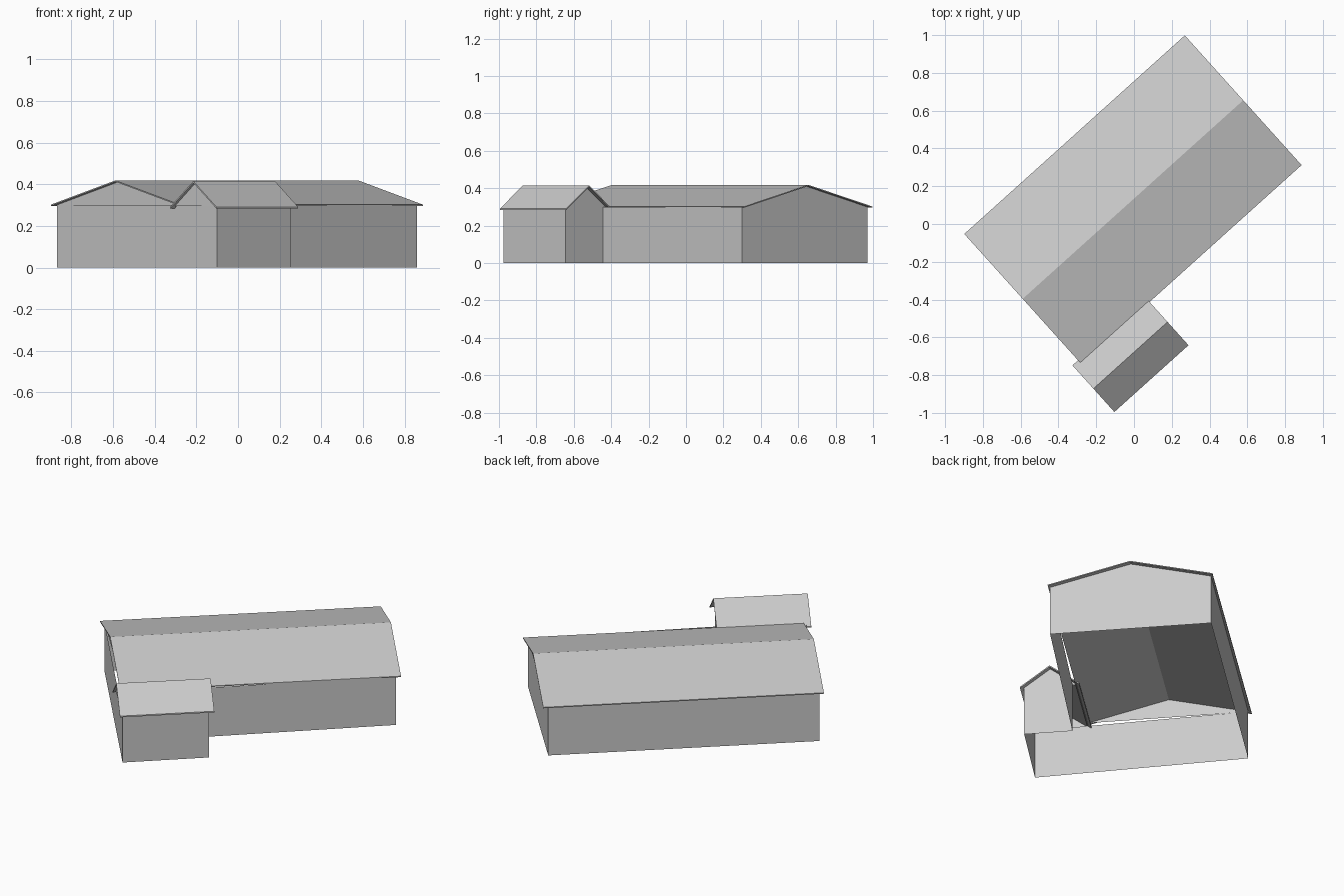
import bpy, bmesh
from mathutils import Matrix, Vector
from math import radians

if "Cube" in bpy.data.objects:
    bpy.data.objects.remove(bpy.data.objects["Cube"])

# One plain material for the whole building
grey = bpy.data.materials.new("light_grey")
grey.use_nodes = True
colour = (0.6, 0.6, 0.6, 1)
grey.diffuse_color = colour
grey.node_tree.nodes["Principled BSDF"].inputs["Base Color"].default_value = colour

TURN = Matrix.Rotation(radians(42), 4, "Z")  # the building stands diagonally
WALL_TOP = 0.3


def finish(name, bm):
    mesh = bpy.data.meshes.new(name)
    bm.to_mesh(mesh)
    bm.free()
    mesh.materials.append(grey)
    obj = bpy.data.objects.new(name, mesh)
    bpy.context.collection.objects.link(obj)
    return obj


def roof(name, start, end, middle, half, eave, ridge, thick):
    """Two thin slopes along the turned x axis, as an extruded chevron."""
    section = [(-half, eave), (0, ridge), (half, eave),
               (half, eave - thick), (0, ridge - thick), (-half, eave - thick)]
    bm = bmesh.new()
    rings = [[bm.verts.new((u, middle + y, z)) for y, z in section]
             for u in (start, end)]
    for i in range(6):
        j = (i + 1) % 6
        bm.faces.new((rings[0][i], rings[0][j], rings[1][j], rings[1][i]))
    for ring in rings:
        bm.faces.new((ring[0], ring[1], ring[4], ring[5]))
        bm.faces.new((ring[1], ring[2], ring[3], ring[4]))
    bmesh.ops.recalc_face_normals(bm, faces=bm.faces)
    bm.transform(TURN)
    finish(name, bm)


def gable(name, u, middle, half, base, peak, outward):
    """Triangle closing the end of a roof."""
    bm = bmesh.new()
    points = [(u, middle - half, base), (u, middle + half, base), (u, middle, peak)]
    face = bm.faces.new([bm.verts.new(p) for p in points])
    face.normal_update()
    if face.normal.x * outward < 0:
        face.normal_flip()
    bm.transform(TURN)
    finish(name, bm)


# Outer walls: one open L-shaped footprint raised to the eaves
footprint = [(-0.87, -0.05), (-0.10, -0.975), (0.255, -0.645),
             (0.074, -0.444), (0.86, 0.30), (0.255, 0.97)]
bm = bmesh.new()
low = [bm.verts.new((x, y, 0)) for x, y in footprint]
high = [bm.verts.new((x, y, WALL_TOP)) for x, y in footprint]
for i in range(len(footprint)):
    j = (i + 1) % len(footprint)
    bm.faces.new((low[i], low[j], high[j], high[i]))
finish("walls", bm)

# Main wing
roof("main_roof", -0.703, 0.868, 0.10, 0.462, 0.302, 0.418, 0.006)
gable("main_gable_front", -0.680, 0.10, 0.455, 0.298, 0.412, -1)
gable("main_gable_back", 0.842, 0.10, 0.455, 0.298, 0.412, 1)

# Small side wing
roof("side_roof", -0.743, -0.215, -0.504, 0.166, 0.291, 0.415, 0.008)
gable("side_gable_front", -0.727, -0.504, 0.150, 0.295, 0.407, -1)
gable("side_gable_back", -0.242, -0.504, 0.150, 0.295, 0.407, 1)
